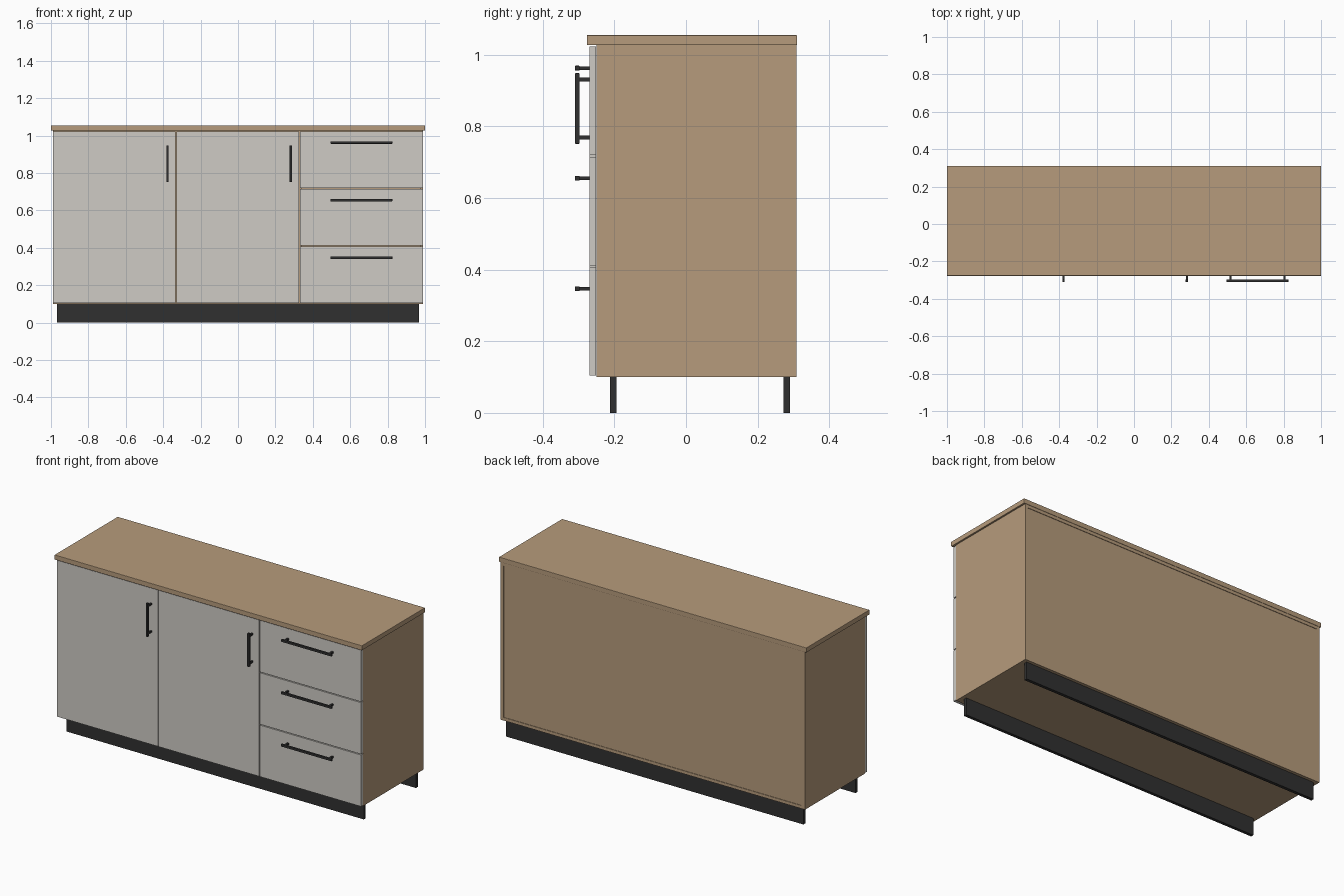
import bpy

if "Cube" in bpy.data.objects:
    bpy.data.objects.remove(bpy.data.objects["Cube"])


def material(name, rgb):
    m = bpy.data.materials.new(name)
    m.diffuse_color = (*rgb, 1)
    m.use_nodes = True
    m.node_tree.nodes["Principled BSDF"].inputs["Base Color"].default_value = m.diffuse_color
    return m


wood = material("wood", (0.47, 0.33, 0.20))
front = material("front_grey", (0.62, 0.60, 0.56))
black = material("black", (0.03, 0.03, 0.03))


def box(name, x, y, z, mat, bevel=0):
    """Box from (min, max) ranges on each axis."""
    bpy.ops.mesh.primitive_cube_add(size=1, location=[sum(r) / 2 for r in (x, y, z)])
    ob = bpy.context.object
    ob.name = name
    ob.scale = [r[1] - r[0] for r in (x, y, z)]
    bpy.ops.object.transform_apply(location=False, rotation=False, scale=True)
    ob.data.materials.append(mat)
    if bevel:
        mod = ob.modifiers.new("edge", 'BEVEL')
        mod.width = bevel
        mod.segments = 2
    return ob


def handle(name, cx, cz, length, span, vertical):
    """Bar handle on two short posts."""
    def rng(c, half):
        return (c - half, c + half)
    bar = [rng(cx, length / 2), rng(cz, 0.0065)]
    if vertical:
        bar = [rng(cx, 0.0065), rng(cz, length / 2)]
    box(name + "_bar", bar[0], (-0.31, -0.297), bar[1], black, 0.0015)
    for i, s in enumerate((-1, 1)):
        px = cx if vertical else cx + s * span / 2
        pz = cz + s * span / 2 if vertical else cz
        box(f"{name}_post_{i + 1}", rng(px, 0.005), (-0.299, -0.27), rng(pz, 0.005), black)


# Worktop
box("worktop", (-1, 1), (-0.277, 0.31), (1.027, 1.055), wood, 0.002)

# Carcass panels
T = 0.018
Y = (-0.25, 0.308)
box("left_side", (-0.99, -0.99 + T), Y, (0.1, 1.027), wood)
box("right_side", (0.99 - T, 0.99), Y, (0.1, 1.027), wood)
box("bottom_panel", (-0.972, 0.972), Y, (0.1, 0.1 + T), wood)
box("top_panel", (-0.972, 0.972), Y, (1.027 - T, 1.027), wood)
box("back_panel", (-0.972, 0.972), (0.298, 0.305), (0.118, 1.009), wood)
for side, x in (("left", -0.33), ("right", 0.33)):
    box(side + "_divider", (x - T / 2, x + T / 2), (-0.25, 0.298), (0.118, 1.009), wood)

# Plinth boards
for name, y in (("front_plinth", -0.203), ("back_plinth", 0.281)):
    box(name, (-0.967, 0.967), (y - 0.009, y + 0.009), (0, 0.1), black)

# Doors
F = (-0.27, -0.251)
for side, x0, x1 in (("left", -0.99, -0.333), ("middle", -0.328, 0.327)):
    box(side + "_door", (x0, x1), F, (0.104, 1.023), front)
    handle(side + "_door_handle", x1 - 0.044, 0.85, 0.197, 0.162, True)

# Drawers
for i in range(3):
    z = 0.104 + i * 0.308
    box(f"drawer_front_{i + 1}", (0.332, 0.99), F, (z, z + 0.303), front)
    handle(f"drawer_handle_{i + 1}", 0.66, z + 0.243, 0.33, 0.29, False)
